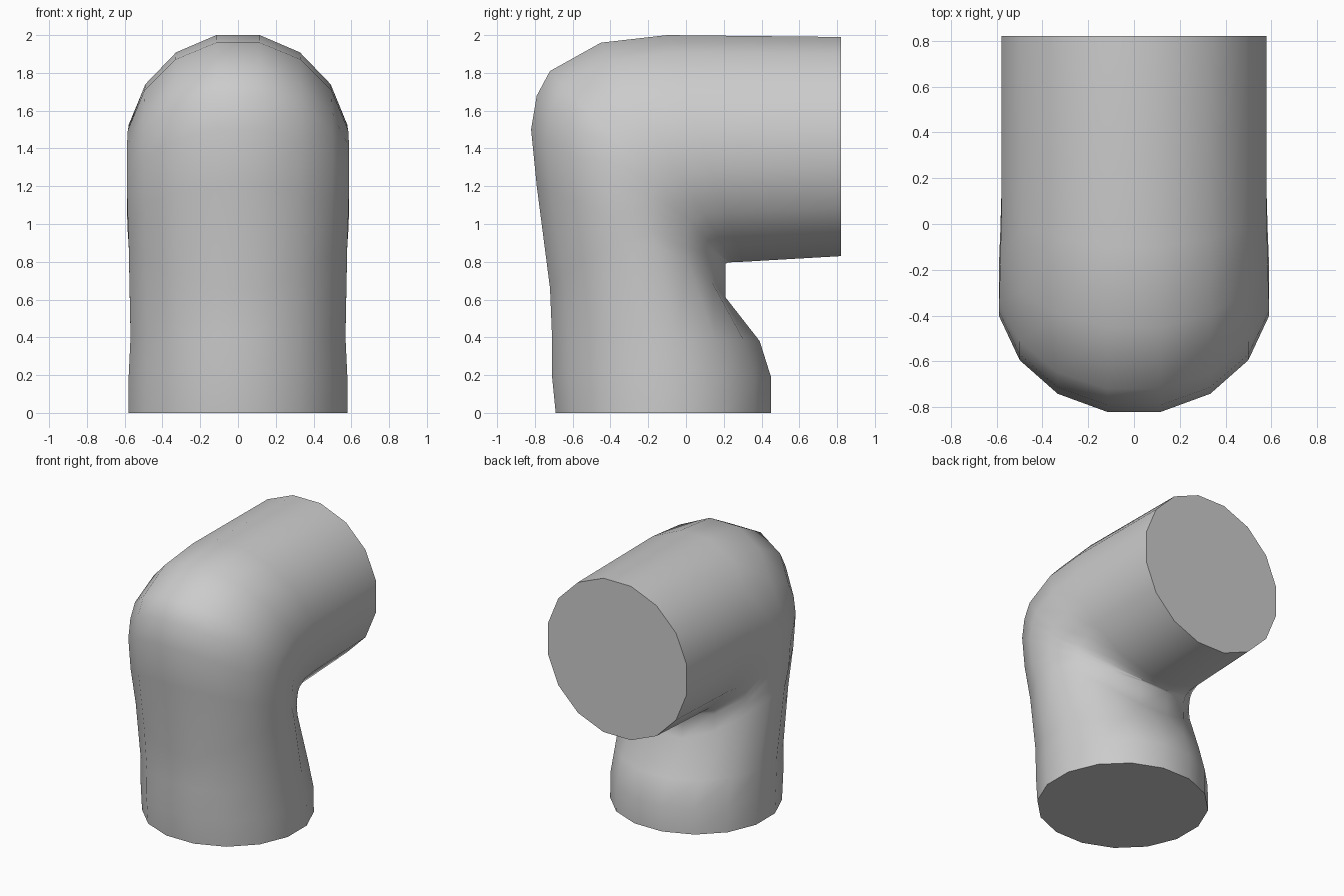
import bpy
import bmesh
from math import sin, cos, pi, radians

default_cube = bpy.data.objects.get("Cube")
if default_cube:
    bpy.data.objects.remove(default_cube, do_unlink=True)

# Single grey material
GREY = (0.6, 0.6, 0.6, 1.0)
mat = bpy.data.materials.new("plain grey")
mat.use_nodes = True
mat.diffuse_color = GREY
mat.node_tree.nodes["Principled BSDF"].inputs["Base Color"].default_value = GREY

SIDES = 16

# Cross-sections along the bend:
# outer (y, z), inner (y, z), half width, lift of the flanks
sections = [
    ((-0.69, 0.00), (0.45, 0.00), 0.59, 0),
    ((-0.71, 0.20), (0.45, 0.19), 0.59, 0),
    ((-0.71, 0.42), (0.39, 0.38), 0.58, 0),
    ((-0.72, 0.65), (0.21, 0.60), 0.59, 0.28),   # lower edge of the web
    ((-0.79, 1.20), (0.21, 0.79), 0.595, 0),     # upper edge of the web
    ((-0.82, 1.50), (0.22, 0.795), 0.60, 0),
    ((-0.79, 1.68), (0.225, 0.795), 0.60, 0),
    ((-0.72, 1.81), (0.23, 0.795), 0.60, 0),
    ((-0.45, 1.96), (0.25, 0.80), 0.595, 0),
    ((-0.10, 2.00), (0.30, 0.80), 0.59, 0),
    ((0.82, 1.99), (0.82, 0.83), 0.59, 0),
]


def ring(bm, outer, inner, width, lift):
    """One elliptical section, flat-sided at its outer and inner ends."""
    verts = []
    for i in range(SIDES):
        t = (i + 0.5) * 2 * pi / SIDES
        f = 0.5 - 0.5 * cos(t) / cos(pi / SIDES)
        y = outer[0] + (inner[0] - outer[0]) * f
        z = outer[1] + (inner[1] - outer[1]) * f + lift * sin(t) ** 2
        verts.append(bm.verts.new((width * sin(t), y, z)))
    return verts


# Bent pipe: loft the sections and cap both ends
bm = bmesh.new()
rings = [ring(bm, *s) for s in sections]
for a, b in zip(rings, rings[1:]):
    for i in range(SIDES):
        j = (i + 1) % SIDES
        bm.faces.new((a[i], a[j], b[j], b[i]))
bm.faces.new(rings[0])
bm.faces.new(rings[-1])
bmesh.ops.recalc_face_normals(bm, faces=bm.faces)

mesh = bpy.data.meshes.new("elbow_pipe")
bm.to_mesh(mesh)
bm.free()
mesh.materials.append(mat)
pipe = bpy.data.objects.new("elbow_pipe", mesh)
bpy.context.collection.objects.link(pipe)

# Smooth sides with crisp caps and web edges
bpy.ops.object.select_all(action='DESELECT')
pipe.select_set(True)
bpy.context.view_layer.objects.active = pipe
bpy.ops.object.shade_smooth_by_angle(angle=radians(40))
